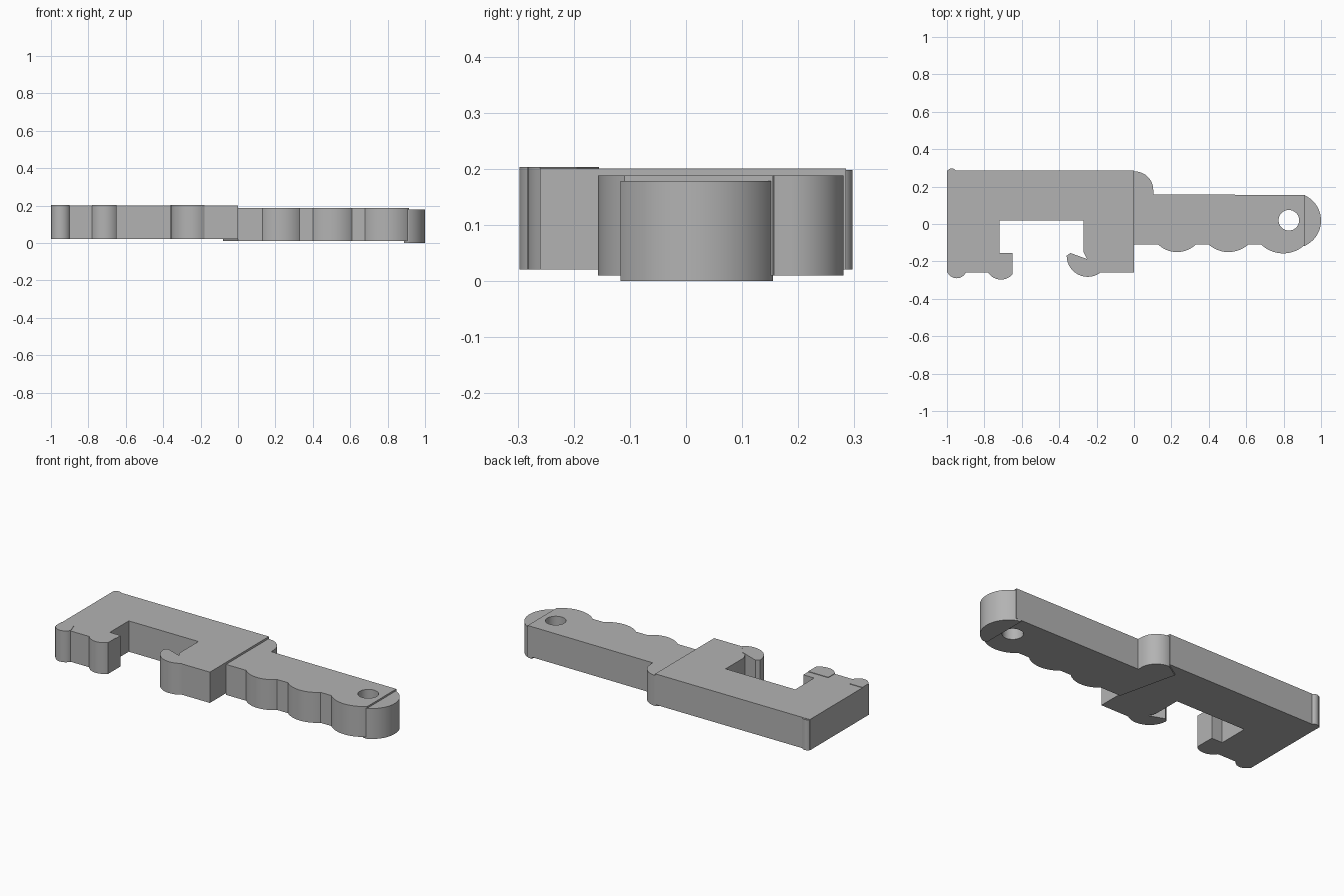
import bpy, bmesh, math
from mathutils import Vector

cube = bpy.data.objects.get("Cube")
if cube:
    bpy.data.objects.remove(cube, do_unlink=True)

grey = bpy.data.materials.new("plain grey")
grey.use_nodes = True
colour = (0.45, 0.45, 0.45, 1)
grey.diffuse_color = colour
grey.node_tree.nodes["Principled BSDF"].inputs["Base Color"].default_value = colour


def arc(start, end, sag, steps=20):
    """Circular arc bulging to the right of the start-to-end direction."""
    a, b = Vector(start), Vector(end)
    half = (b - a).length / 2
    along = (b - a).normalized()
    side = Vector((along.y, -along.x))
    radius = (half * half + sag * sag) / (2 * sag)
    centre = (a + b) / 2 + side * (sag - radius)
    sweep = 2 * math.atan2(half, radius - sag)
    points = []
    for i in range(steps + 1):
        t = sweep * (i / steps - 0.5)
        points.append(tuple(centre + side * radius * math.cos(t) + along * radius * math.sin(t)))
    return points


def circle(x, y, r, n=32):
    return [(x + r * math.cos(math.tau * i / n), y + r * math.sin(math.tau * i / n)) for i in range(n)]


def prism(name, outline, low, high):
    """Extrude a counter-clockwise outline between two heights."""
    bm = bmesh.new()
    face = bm.faces.new([bm.verts.new((x, y, low)) for x, y in outline])
    top = bmesh.ops.extrude_face_region(bm, geom=[face])["geom"]
    for v in top:
        if isinstance(v, bmesh.types.BMVert):
            v.co.z = high
    bmesh.ops.recalc_face_normals(bm, faces=bm.faces)
    mesh = bpy.data.meshes.new(name)
    bm.to_mesh(mesh)
    bm.free()
    mesh.materials.append(grey)
    obj = bpy.data.objects.new(name, mesh)
    bpy.context.collection.objects.link(obj)
    return obj


def finish(obj):
    bpy.ops.object.select_all(action="DESELECT")
    obj.select_set(True)
    bpy.context.view_layer.objects.active = obj
    for m in list(obj.modifiers):
        bpy.ops.object.modifier_apply(modifier=m.name)
    bpy.ops.object.shade_smooth_by_angle(angle=math.radians(30))


# Flat C-shaped head with a rectangular notch
head = prism("head", [
    (-1, 0.285), (-1, -0.26), (-0.65, -0.26), (-0.65, -0.155), (-0.72, -0.155),
    (-0.72, 0.02), (-0.27, 0.02), (-0.27, -0.15), (-0.25, -0.19), (-0.25, -0.26),
    (0, -0.26), (0, 0.285)], 0.02, 0.2)

# Rounded hook tips and corners of the head
right_hook = prism("right_hook", [(-0.65, -0.24), (-0.65, -0.2)]
                   + [(-0.78, -0.2)] + arc((-0.78, -0.26), (-0.65, -0.27), 0.032), 0.02, 0.203)
left_hook = prism("left_hook", [(-0.23, -0.195), (-0.34, -0.155)]
                  + arc((-0.36, -0.17), (-0.18, -0.26), 0.062), 0.02, 0.203)
front_corner = prism("front_corner", [(-0.9, -0.26), (-0.92, -0.2), (-1, -0.2)]
                     + arc((-1, -0.25), (-0.9, -0.26), 0.035), 0.02, 0.203)
back_corner = prism("back_corner", circle(-0.974, 0.27, 0.027), 0.02, 0.198)

# Handle with finger grips, a round shoulder and a hanging hole
outline = [(0, -0.11)]
for x0, x1, depth in ((0.13, 0.33, 0.04), (0.4, 0.61, 0.04), (0.68, 0.915, 0.047)):
    outline += arc((x0, -0.11), (x1, -0.11), depth)
outline += [(0.915, 0.155), (0.105, 0.158)]
outline += arc((0.103, 0.18), (0, 0.281), 0.031) + [(-0.08, 0.23)]
handle = prism("handle", outline, 0.01, 0.188)
hole = prism("hole_cutter", circle(0.828, 0.02, 0.055), -0.1, 0.4)
hole.hide_render = True
cut = handle.modifiers.new("hole", "BOOLEAN")
cut.object = hole
cut.solver = "EXACT"

# Rounded end of the handle, set a little lower
end_cap = prism("end_cap", [(0.887, 0.155), (0.887, -0.115)]
                + arc((0.912, -0.117), (0.908, 0.155), 0.09, 28), 0, 0.178)

for part in (head, right_hook, left_hook, front_corner, back_corner, handle, end_cap):
    finish(part)
bpy.data.objects.remove(hole, do_unlink=True)
